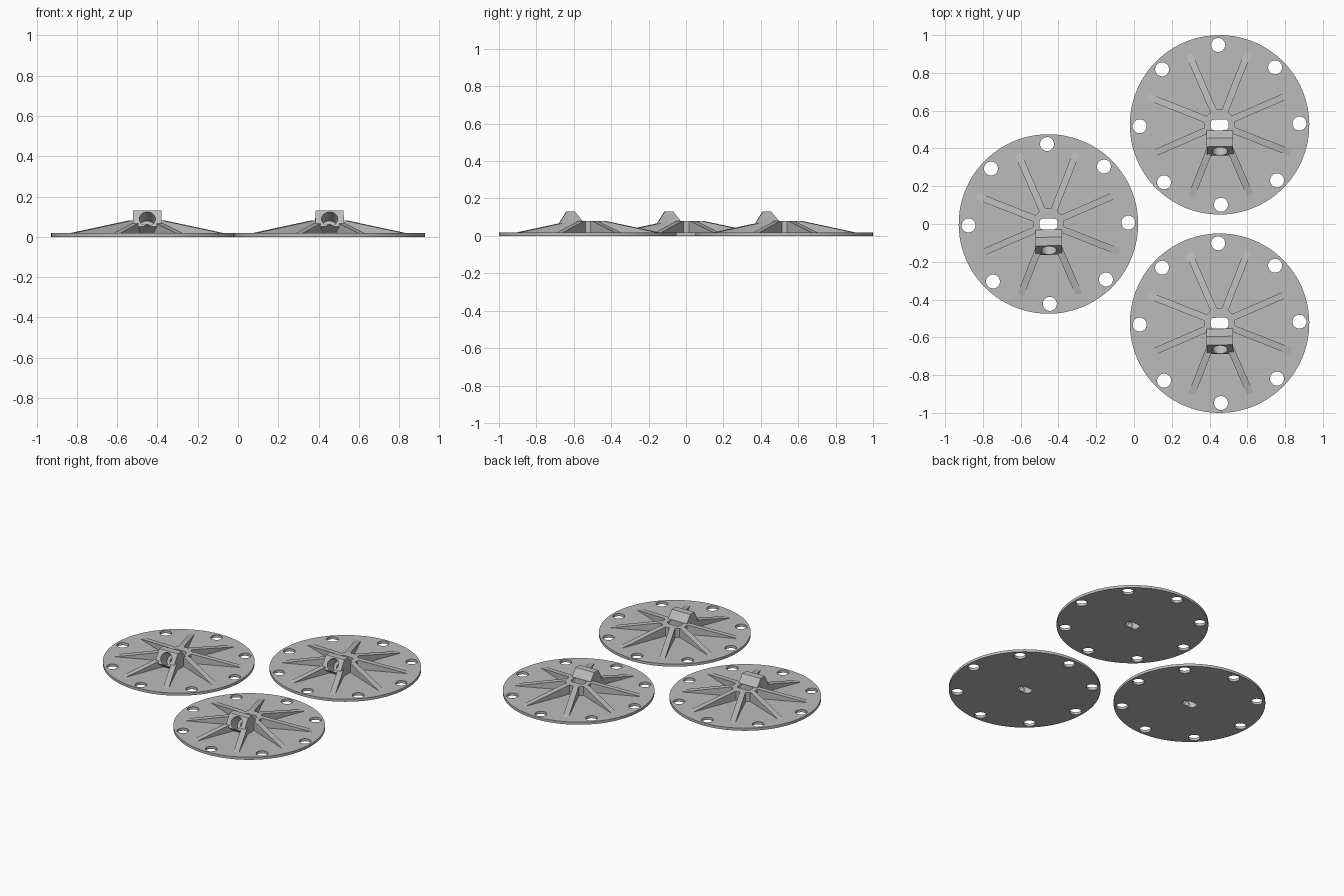
import bpy, bmesh, math
from mathutils import Matrix, Vector

if "Cube" in bpy.data.objects:
    bpy.data.objects.remove(bpy.data.objects["Cube"])

gray = bpy.data.materials.new("light gray")
gray.diffuse_color = (0.5, 0.5, 0.5, 1)
gray.use_nodes = True
gray.node_tree.nodes["Principled BSDF"].inputs["Base Color"].default_value = gray.diffuse_color

R, THICK = 0.475, 0.018
TURN = math.radians(1)


def prism(name, pts, depth, matrix=Matrix()):
    """Extrude a closed 2D profile along local z and place it with a matrix."""
    bm = bmesh.new()
    face = bm.faces.new([bm.verts.new((x, y, 0)) for x, y in pts])
    ext = bmesh.ops.extrude_face_region(bm, geom=[face])
    verts = [v for v in ext["geom"] if isinstance(v, bmesh.types.BMVert)]
    bmesh.ops.translate(bm, verts=verts, vec=(0, 0, depth))
    bmesh.ops.recalc_face_normals(bm, faces=bm.faces)
    bmesh.ops.transform(bm, matrix=matrix, verts=bm.verts)
    mesh = bpy.data.meshes.new(name)
    bm.to_mesh(mesh)
    bm.free()
    mesh.materials.append(gray)
    ob = bpy.data.objects.new(name, mesh)
    bpy.context.collection.objects.link(ob)
    return ob


def ring(r, n, start=0.0):
    return [(r * math.cos(start + 2 * math.pi * i / n),
             r * math.sin(start + 2 * math.pi * i / n)) for i in range(n)]


def combine(target, others, operation):
    """Apply one boolean per helper part, then remove the helpers."""
    for other in others:
        mod = target.modifiers.new("combine", 'BOOLEAN')
        mod.operation, mod.solver, mod.object = operation, 'EXACT', other
        dg = bpy.context.evaluated_depsgraph_get()
        mesh = bpy.data.meshes.new_from_object(target.evaluated_get(dg))
        target.modifiers.clear()
        target.data = mesh
        bpy.data.objects.remove(other)


# Round base plate
flange = prism("flange", ring(R, 96), THICK)

# Octagonal hub and eight tapering ribs
parts = [prism("hub", ring(0.088, 8, math.pi / 8), 0.08)]
rib_profile = [(0.0, 0.005), (0.405, 0.005), (0.405, THICK), (0.095, 0.0799), (0.0, 0.0799)]
upright = Matrix.Rotation(math.pi / 2, 4, 'X')
for k in range(8):
    turn = Matrix.Rotation(math.radians(22.5 + 45 * k), 4, 'Z')
    parts.append(prism("rib", rib_profile, 0.036,
                       turn @ Matrix.Translation((0, 0.018, 0)) @ upright))

# Slanted socket block, side profile (y, z) extruded along x
socket_profile = [(-0.03, 0.006), (-0.03, 0.081), (-0.07, 0.13), (-0.115, 0.13),
                  (-0.163, 0.052), (-0.11, 0.006)]
yz_to_x = Matrix(((0, 0, 1, -0.07), (1, 0, 0, 0), (0, 1, 0, 0), (0, 0, 0, 1)))
parts.append(prism("socket", socket_profile, 0.14, yz_to_x))
combine(flange, parts, 'UNION')

# Bolt holes around the edge
cutters = []
for x, y in ring(0.423, 8):
    cutters.append(prism("bolt_hole", ring(0.037, 32), 0.1,
                         Matrix.Translation((x, y, -0.04))))

# Rounded slot through the hub
slot = []
for cx, cy, a0 in ((1, 1, 0), (-1, 1, 90), (-1, -1, 180), (1, -1, 270)):
    for s in range(6):
        a = math.radians(a0 + 18 * s)
        slot.append((cx * 0.027 + 0.021 * math.cos(a), cy * 0.008 + 0.021 * math.sin(a)))
cutters.append(prism("slot_hole", slot, 0.3, Matrix.Translation((0, 0, -0.1))))

# Slanted bore in the socket, with a narrow passage to the slot
axis = Vector((0, 0.852, -0.524)).normalized()
aim = axis.to_track_quat('Z', 'X').to_matrix().to_4x4()
mouth = Vector((0, -0.14, 0.089))
start = Matrix.Translation(mouth - axis * 0.06) @ aim
cutters.append(prism("bore", ring(0.04, 40), 0.145, start))
cutters.append(prism("passage", ring(0.02, 24), 0.2, start))
combine(flange, cutters, 'DIFFERENCE')

# Smooth the round walls, keep the edges sharp
bpy.context.view_layer.objects.active = flange
flange.select_set(True)
bpy.ops.object.shade_smooth_by_angle(angle=math.radians(25))

# Three identical flanges
flange.name = "left_flange"
flange.location = (-0.453, 0, 0)
flange.rotation_euler.z = TURN
for name, y in (("back_flange", 0.525), ("front_flange", -0.525)):
    copy = flange.copy()
    copy.name = name
    copy.location = (0.453, y, 0)
    bpy.context.collection.objects.link(copy)
